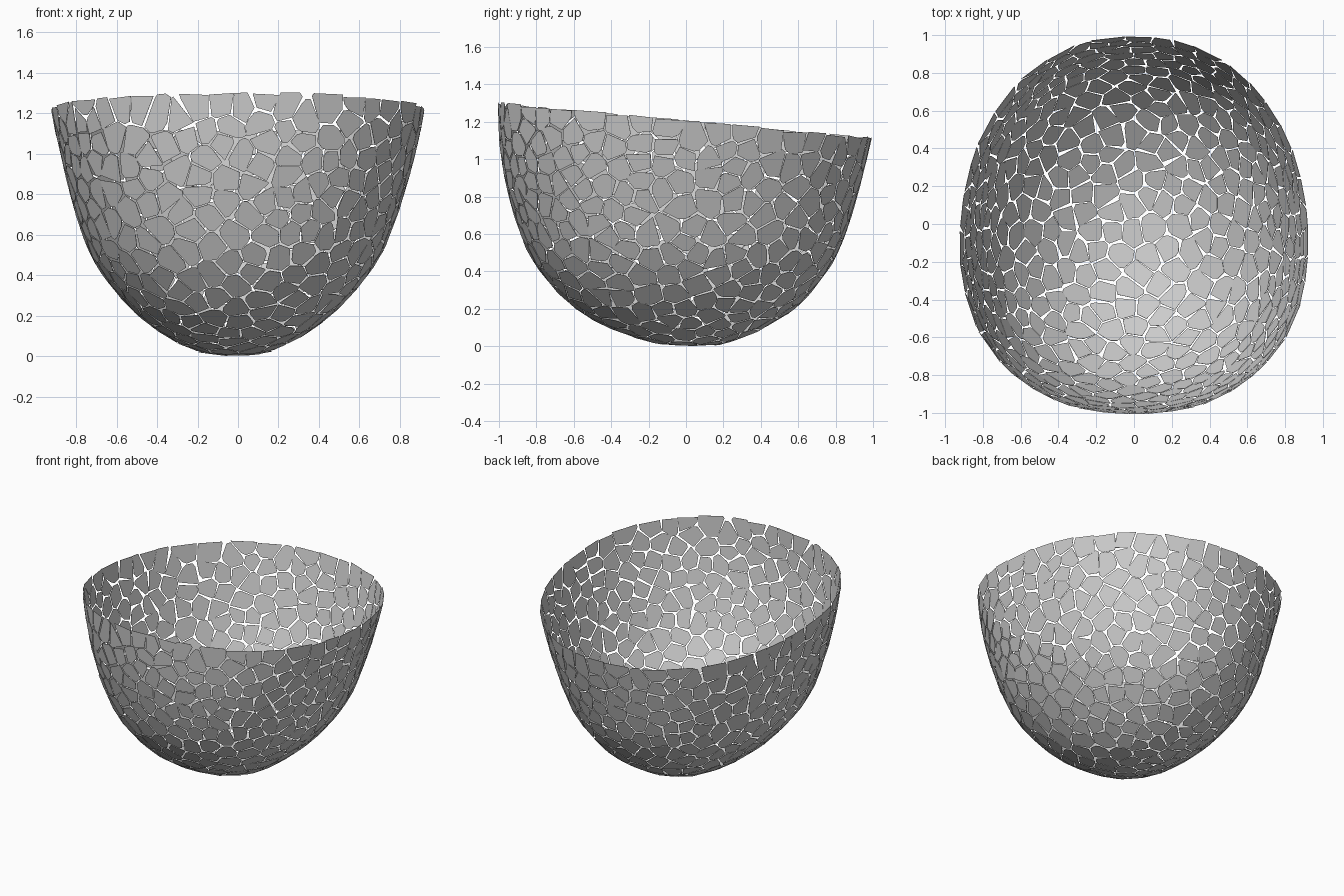
import bpy
import bmesh
import math
import random
from mathutils import Matrix, Vector

if "Cube" in bpy.data.objects:
    bpy.data.objects.remove(bpy.data.objects["Cube"])

random.seed(5)
SPACING = 0.093
RIM_POINT = Vector((0, 0, 1.209))
RIM_NORMAL = Vector((0, 0.095, 1)).normalized()

# Bowl profile: height, half depth, half width, shift along y.
# The first row mirrors the third so that the bottom stays round.
PROFILE = [(0.022, -0.2, -0.16, 0.04), (0.004, 0.0, 0.0, 0.04), (0.022, 0.2, 0.16, 0.025),
           (0.1, 0.415, 0.335, 0.0), (0.2, 0.58, 0.472, -0.006), (0.31, 0.695, 0.58, -0.01),
           (0.45, 0.798, 0.685, -0.015), (0.6, 0.868, 0.757, -0.016), (0.8, 0.93, 0.822, -0.016),
           (1.0, 0.976, 0.874, -0.01), (1.2, 1.005, 0.915, 0.003), (1.4, 1.025, 0.935, 0.02)]
LAST = len(PROFILE) - 1


def section(t):
    """Smooth interpolation of the profile rows."""
    i = min(int(t), LAST - 1)
    f = t - i
    a, b, c, d = (Vector(PROFILE[min(i + k, LAST)]) for k in (-1, 0, 1, 2))
    return b + 0.5 * f * (c - a + f * (2 * a - 5 * b + 4 * c - d + f * (3 * (b - c) + d - a)))


def rounded(value):
    """Fuller than a circle at the diagonals."""
    return math.copysign(abs(value) ** 0.91, value)


def surface(t, angle):
    """Point on the egg-shaped bowl, leaning slightly to the right at the base."""
    z, depth, width, shift = section(t)
    c, s = rounded(math.cos(angle)), rounded(math.sin(angle))
    lean = -0.022 * max(0, 1 - z)
    return Vector((width * c * (1 - 0.06 * s) + lean, depth * s + shift, z))


def clip(points, origin, normal):
    """Keep the part of a polygon behind a plane."""
    result = []
    for p, q in zip(points, points[1:] + points[:1]):
        dp, dq = (p - origin).dot(normal), (q - origin).dot(normal)
        if dp <= 0:
            result.append(p)
        if dp * dq < 0:
            result.append(p.lerp(q, dp / (dp - dq)))
    return result


def chamfer(points):
    """Nip off some corners of a tile."""
    result = []
    for i, p in enumerate(points):
        if random.random() < 0.3:
            result += [p.lerp(points[i - 1], 0.2), p.lerp(points[(i + 1) % len(points)], 0.2)]
        else:
            result.append(p)
    return result


# Scatter evenly spaced tile centres below the rim
seeds = []
for _ in range(18000):
    t, angle = 1 + (LAST - 1) * random.random() ** 0.8, random.uniform(0, math.tau)
    p = surface(t, angle)
    if (p - RIM_POINT).dot(RIM_NORMAL) > -0.04:
        continue
    if all((p - q).length_squared > SPACING ** 2 for q, _, _ in seeds):
        seeds.append((p, t, angle))

# Cut one flat cell per centre, turned a little in its own plane
bm = bmesh.new()
for p, t, angle in seeds:
    step = 0.02
    along = surface(min(t + step, LAST), angle) - surface(max(t - step, 1), angle)
    around = surface(t, angle + step) - surface(t, angle - step)
    normal = around.cross(along).normalized()
    u = normal.orthogonal().normalized()
    v = normal.cross(u)
    tile = [p + 0.12 * (u * math.cos(k * math.tau / 12) + v * math.sin(k * math.tau / 12))
            for k in range(12)]
    for q, _, _ in seeds:
        offset = q - p
        if 0 < offset.length < 0.27:
            direction = offset.normalized()
            gap = random.uniform(0.001, 0.008)
            tile = clip(tile, (p + q) / 2 - direction * gap, direction)
    turn = Matrix.Rotation(random.uniform(-0.15, 0.15), 3, normal)
    tile = [p + turn @ (co - p) for co in chamfer(tile)]
    lean = Vector((random.uniform(-0.07, 0.07), random.uniform(-0.07, 0.07), 0))
    drop = Vector((0, 0, random.uniform(0, 0.01)))
    rim = RIM_POINT + Vector((p.x, p.y, -0.095 * p.y)) - drop
    tile = clip(tile, rim, RIM_NORMAL + lean)
    if len(tile) > 2:
        bm.faces.new([bm.verts.new(co) for co in tile])

mesh = bpy.data.meshes.new("bowl_tiles")
bm.to_mesh(mesh)
bm.free()
bowl = bpy.data.objects.new("bowl_tiles", mesh)
bpy.context.collection.objects.link(bowl)

# Very thin sheet
sheet = bowl.modifiers.new("thickness", "SOLIDIFY")
sheet.thickness = 0.002
sheet.offset = -1
